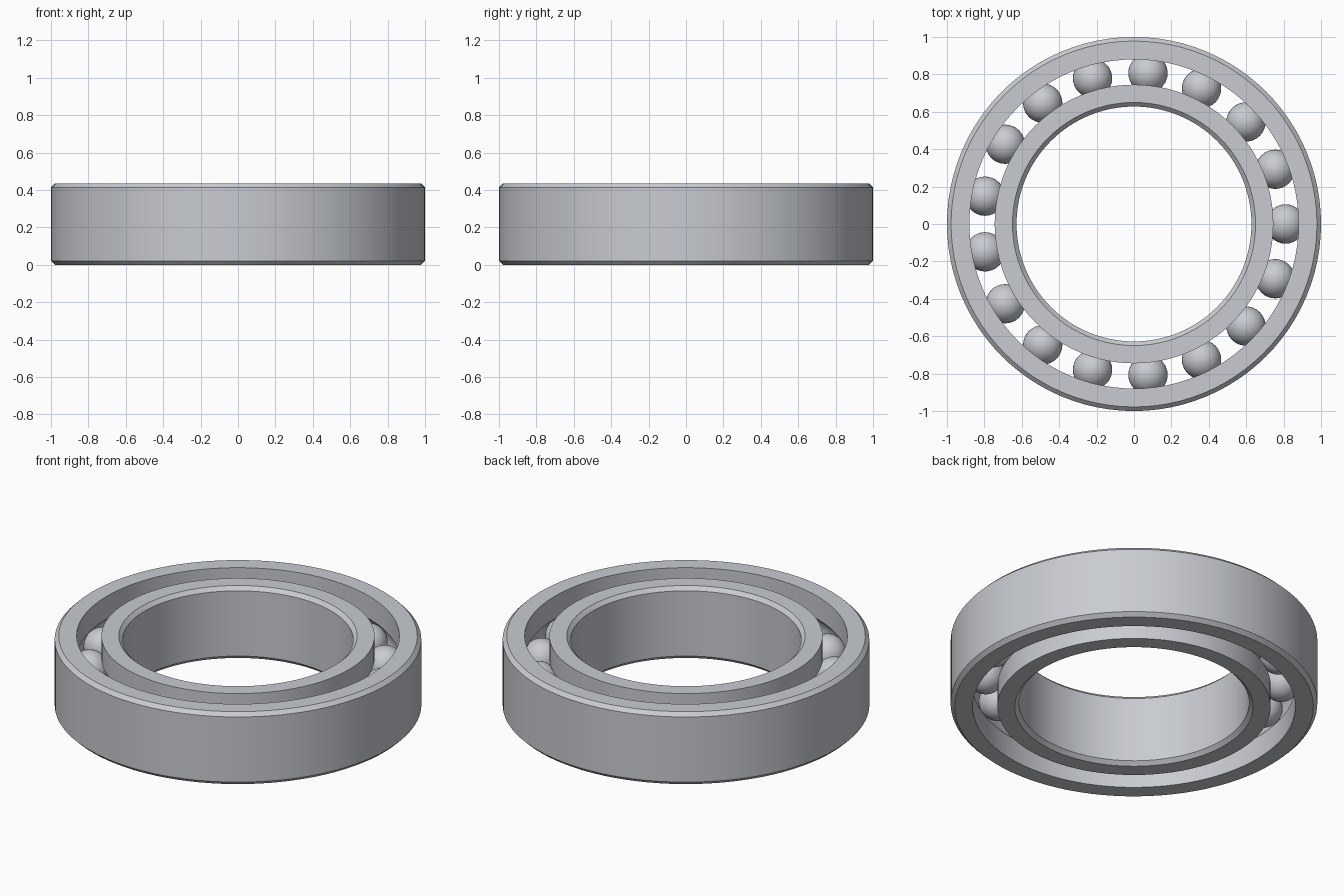
import bpy, bmesh, math

cube = bpy.data.objects.get("Cube")
if cube:
    bpy.data.objects.remove(cube, do_unlink=True)

HEIGHT = 0.436
MID = HEIGHT / 2
PITCH = 0.81        # radius of the ball circle
BALL_R = 0.105
BALLS = 17
SEGMENTS = 96
CHAMFER = 0.022

steel = bpy.data.materials.new("steel grey")
steel.use_nodes = True
colour = (0.58, 0.60, 0.64, 1)
steel.diffuse_color = colour
steel.node_tree.nodes["Principled BSDF"].inputs["Base Color"].default_value = colour


def finish(name, bm):
    """Turn a bmesh into a smooth shaded steel object."""
    mesh = bpy.data.meshes.new(name)
    bmesh.ops.recalc_face_normals(bm, faces=bm.faces)
    bm.to_mesh(mesh)
    bm.free()
    mesh.materials.append(steel)
    obj = bpy.data.objects.new(name, mesh)
    bpy.context.collection.objects.link(obj)
    bpy.ops.object.select_all(action="DESELECT")
    obj.select_set(True)
    bpy.context.view_layer.objects.active = obj
    bpy.ops.object.shade_smooth_by_angle(angle=math.radians(30))
    return obj


def race(name, plain_r, track_r):
    """Ring with a chamfered plain side and a ball groove on the track side."""
    side = 1 if track_r > PITCH else -1
    groove_r = BALL_R + 0.002
    half = math.acos(abs(track_r - PITCH) / groove_r)
    inset = plain_r - side * CHAMFER
    profile = [(track_r, 0), (inset, 0), (plain_r, CHAMFER),
               (plain_r, HEIGHT - CHAMFER), (inset, HEIGHT), (track_r, HEIGHT)]
    steps = 12
    for i in range(steps + 1):
        a = half - 2 * half * i / steps
        profile.append((PITCH + side * groove_r * math.cos(a),
                        MID + groove_r * math.sin(a)))
    bm = bmesh.new()
    rings = []
    for s in range(SEGMENTS):
        t = math.tau * s / SEGMENTS
        rings.append([bm.verts.new((r * math.cos(t), r * math.sin(t), z))
                      for r, z in profile])
    n = len(profile)
    for s in range(SEGMENTS):
        a, b = rings[s], rings[(s + 1) % SEGMENTS]
        for i in range(n):
            j = (i + 1) % n
            bm.faces.new((a[i], b[i], b[j], a[j]))
    return finish(name, bm)


# Outer and inner rings
race("outer_ring", 1.0, 0.88)
race("inner_ring", 0.628, 0.745)

# Balls, sharing one mesh
bm = bmesh.new()
bmesh.ops.create_uvsphere(bm, u_segments=32, v_segments=20, radius=BALL_R)
first = finish("ball_1", bm)
for k in range(BALLS):
    ball = first
    if k:
        ball = bpy.data.objects.new(f"ball_{k + 1}", first.data)
        bpy.context.collection.objects.link(ball)
    t = math.tau * k / BALLS
    ball.location = (PITCH * math.cos(t), PITCH * math.sin(t), MID)
